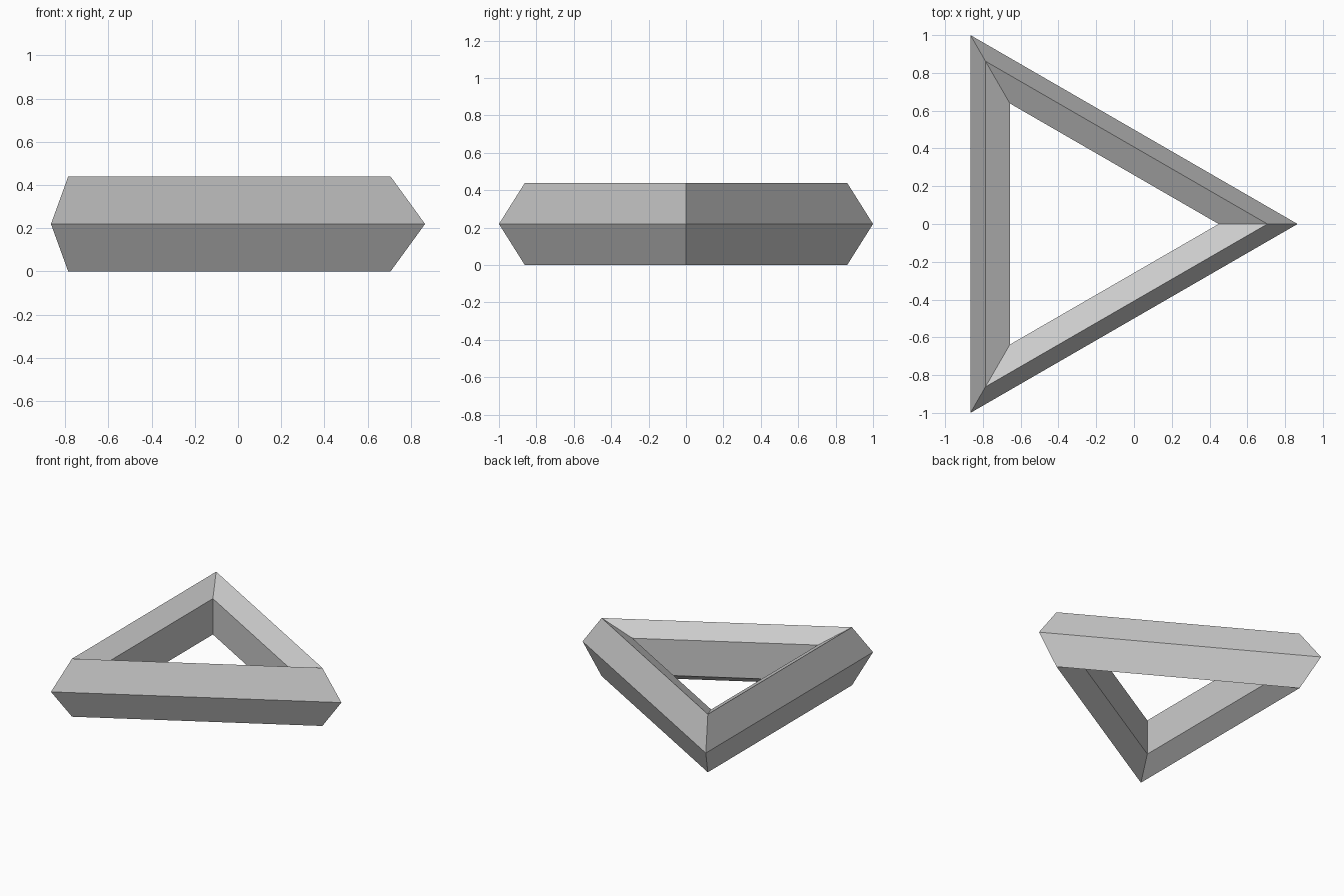
import bpy
import math

if "Cube" in bpy.data.objects:
    bpy.data.objects.remove(bpy.data.objects["Cube"])

# Proportions: a three-sided ring with a five-sided cross-section
SIDE = 2.0
OUTER = SIDE / math.sqrt(3)        # centre to outer corner
TUBE = OUTER / 5                   # cross-section radius
HALF_HEIGHT = TUBE * math.sin(math.radians(72))

# Plain grey
grey = bpy.data.materials.new("light_grey")
grey.diffuse_color = (0.6, 0.6, 0.6, 1.0)
grey.use_nodes = True
grey.node_tree.nodes["Principled BSDF"].inputs["Base Color"].default_value = grey.diffuse_color

# Triangular ring, one corner pointing along +x, centred by its bounds
bpy.ops.mesh.primitive_torus_add(
    major_segments=3, minor_segments=5,
    major_radius=OUTER - TUBE, minor_radius=TUBE,
    location=(-OUTER / 4, 0, HALF_HEIGHT))
ring = bpy.context.object
ring.name = "triangular_ring"
ring.data.materials.append(grey)
bpy.ops.object.shade_flat()
